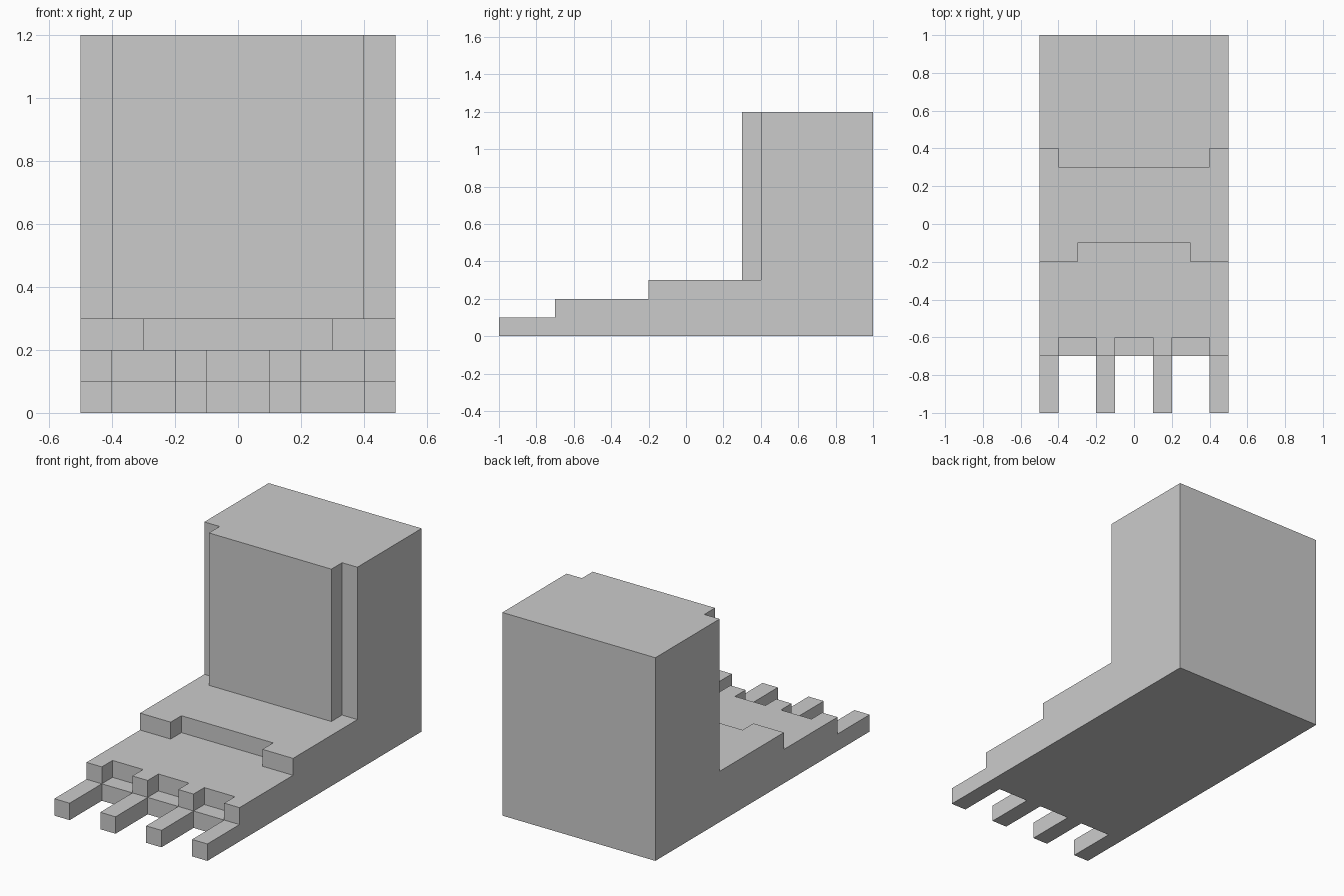
import bpy, bmesh
from mathutils import Vector

if "Cube" in bpy.data.objects:
    bpy.data.objects.remove(bpy.data.objects["Cube"])

# Cell boundaries along each axis
XS = [-0.5, -0.4, -0.3, -0.2, -0.1, 0.1, 0.2, 0.3, 0.4, 0.5]
YS = [-1.0, -0.7, -0.6, -0.2, -0.1, 0.3, 0.4, 1.0]
ZS = [0.0, 0.1, 0.2, 0.3, 1.2]


def is_toe(x):
    return 0.1 < abs(x) < 0.2 or abs(x) > 0.4


# Front edge (y) of each stacked layer as a function of x
LAYERS = [
    lambda x: -1.0 if is_toe(x) else -0.7,           # toes and sole
    lambda x: -0.7 if is_toe(x) else -0.6,           # notched knuckle step
    lambda x: -0.2 if abs(x) > 0.3 else -0.1,        # instep
    lambda x: 0.3 if abs(x) < 0.4 else 0.4,          # leg with raised shin
]


def filled(i, j, k):
    if not (0 <= i < len(XS) - 1 and 0 <= j < len(YS) - 1 and 0 <= k < len(ZS) - 1):
        return False
    return (YS[j] + YS[j + 1]) / 2 > LAYERS[k]((XS[i] + XS[i + 1]) / 2)


# Skin only the exposed cell sides, giving one closed stepped solid
bm = bmesh.new()
axes = (XS, YS, ZS)
for i in range(len(XS) - 1):
    for j in range(len(YS) - 1):
        for k in range(len(ZS) - 1):
            if not filled(i, j, k):
                continue
            for a in range(3):
                for side in (0, 1):
                    near = [i, j, k]
                    near[a] += 1 if side else -1
                    if filled(*near):
                        continue
                    quad = []
                    for u, v in ((0, 0), (1, 0), (1, 1), (0, 1)):
                        c = [i, j, k]
                        c[a] += side
                        c[(a + 1) % 3] += u
                        c[(a + 2) % 3] += v
                        quad.append(bm.verts.new(Vector([axes[n][c[n]] for n in range(3)])))
                    bm.faces.new(quad if side else quad[::-1])

# Merge the skin into large flat faces
bmesh.ops.remove_doubles(bm, verts=bm.verts[:], dist=1e-4)
bmesh.ops.dissolve_limit(bm, angle_limit=0.01, verts=bm.verts[:], edges=bm.edges[:])
bmesh.ops.recalc_face_normals(bm, faces=bm.faces[:])

mesh = bpy.data.meshes.new("stepped_foot")
bm.to_mesh(mesh)
bm.free()
bpy.context.collection.objects.link(bpy.data.objects.new("stepped_foot", mesh))
